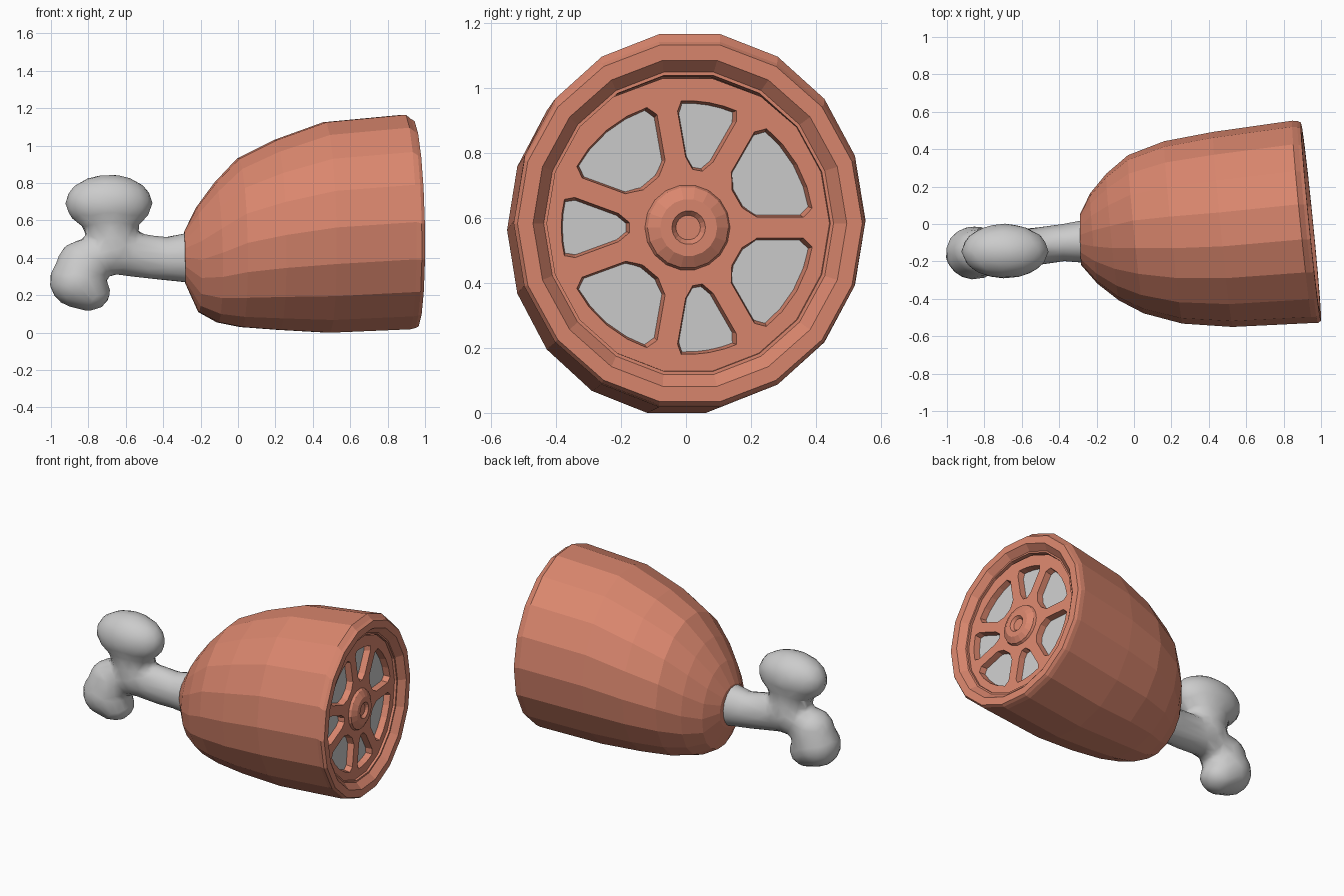
import bpy, bmesh
from math import sin, cos, tan, asin, radians, pi
from mathutils import Vector, Matrix

if "Cube" in bpy.data.objects:
    bpy.data.objects.remove(bpy.data.objects["Cube"])

SIDES = 18
brown = bpy.data.materials.new("roast_brown")
brown.diffuse_color = (0.70, 0.24, 0.155, 1)
brown.use_nodes = True
brown.node_tree.nodes["Principled BSDF"].inputs["Base Color"].default_value = brown.diffuse_color


def loft(name, rings, caps=(True, True), mat=None):
    """Skin a list of equal-length rings of points."""
    bm = bmesh.new()
    rows = [[bm.verts.new(p) for p in ring] for ring in rings]
    n = len(rows[0])
    for a, b in zip(rows, rows[1:]):
        for i in range(n):
            j = (i + 1) % n
            bm.faces.new((a[i], a[j], b[j], b[i]))
    if caps[0]:
        bm.faces.new(rows[0][::-1])
    if caps[1]:
        bm.faces.new(rows[-1])
    bmesh.ops.recalc_face_normals(bm, faces=bm.faces)
    me = bpy.data.meshes.new(name)
    bm.to_mesh(me)
    bm.free()
    ob = bpy.data.objects.new(name, me)
    bpy.context.collection.objects.link(ob)
    if mat:
        me.materials.append(mat)
    return ob


def frame(x, y, z, yaw, pitch=0.02):
    """Local u = sideways, v = up, w = outward along the leg."""
    u = Vector((-sin(yaw), cos(yaw), 0))
    v = Vector((-pitch, 0, 1))
    w = Vector((cos(yaw), sin(yaw), 0))
    m = Matrix((u, v, w)).transposed().to_4x4()
    return Matrix.Translation((x, y, z)) @ m


def ring(m, ru, rv, w=0.0):
    return [m @ Vector((ru * cos(2 * pi * i / SIDES), rv * sin(2 * pi * i / SIDES), w))
            for i in range(SIDES)]


def activate(ob):
    bpy.ops.object.select_all(action='DESELECT')
    ob.select_set(True)
    bpy.context.view_layer.objects.active = ob


def apply_mods(ob):
    activate(ob)
    for mod in list(ob.modifiers):
        bpy.ops.object.modifier_apply(modifier=mod.name)


# Meat body: x, y-min, y-max, z-min, z-max, yaw
sections = [
    (-0.285, -0.22, 0.055, 0.265, 0.54, 0.02),
    (-0.215, -0.32, 0.165, 0.11, 0.67, 0.08),
    (-0.115, -0.41, 0.27, 0.055, 0.80, 0.10),
    (0.01, -0.48, 0.37, 0.03, 0.93, 0.10),
    (0.21, -0.535, 0.445, 0.015, 1.03, 0.10),
    (0.475, -0.553, 0.495, 0.0, 1.125, 0.10),
    (0.90, -0.532, 0.555, 0.018, 1.165, 0.10),
]
rings = []
for x, y0, y1, z0, z1, yaw in sections:
    m = frame(x, (y0 + y1) / 2, (z0 + z1) / 2, yaw)
    rings.append(ring(m, (y1 - y0) / 2, (z1 - z0) / 2 / cos(pi / SIDES)))
# Rim and stepped recess on the cut end: radius, depth
rim = frame(0.946, 0.012, 0.583, 0.10)
for r, w in ((0.555, -0.018), (0.545, 0), (0.497, 0), (0.46, -0.04), (0.45, -0.04), (0.445, -0.12)):
    rings.append(ring(rim, r - 0.012, r + 0.012, w))
loft("meat_body", rings, (True, False), brown)

# Spoked plate: alternating wide and narrow windows cut through a disc
wheel = frame(0.946, 0.01, 0.57, 0.10)
plate = loft("spoked_plate", [ring(wheel, 0.455, 0.465, w) for w in (-0.055, -0.115)], mat=brown)


def window(mid, half, d, r_out, r_in, w):
    """Rounded sector outline, offset d from the spoke centre lines."""
    def side(s, sign):
        a = mid + sign * half
        return Vector((s * cos(a) + sign * d * sin(a), s * sin(a) - sign * d * cos(a), w))

    def arc(r, f):
        a = mid + f * (half - asin(d / r))
        return Vector((r * cos(a), r * sin(a), w))
    pts = [side(0.215, -1), side(r_out - 0.032, -1)]
    pts += [arc(r_out, f) for f in (-0.84, -0.45, 0, 0.45, 0.84)]
    pts += [side(r_out - 0.032, 1), side(0.215, 1), arc(r_in, 0.5), arc(r_in, -0.5)]
    return [wheel @ p for p in pts]


cutters = []
for deg, half in ((30, 30), (80, 20), (130, 30), (180, 20), (230, 30), (280, 20), (330, 30)):
    a, h = radians(deg), radians(half)
    cutters.append(loft("window_cutter", [window(a, h, 0.028, 0.395, 0.175, -0.03),
                                          window(a, h, 0.046, 0.374, 0.195, -0.14)]))
for c in cutters:
    mod = plate.modifiers.new("window", 'BOOLEAN')
    mod.operation = 'DIFFERENCE'
    mod.solver = 'EXACT'
    mod.object = c
    c.hide_render = True
apply_mods(plate)
for c in cutters:
    bpy.data.objects.remove(c)

# Raised hub with a dimple
hub = ((0.134, -0.06), (0.125, -0.04), (0.088, -0.018), (0.052, -0.018), (0.038, -0.035))
loft("hub", [ring(wheel, r, r, w) for r, w in hub], (False, True), brown)

# Grey disc behind the windows
loft("window_backing", [ring(wheel, 0.45, 0.455, w) for w in (-0.095, -0.11)])

# Bone: overlapping blobs fused, smoothed and reduced
blobs = [
    ((-0.69, -0.145, 0.692), (0.235, 0.148, 0.155)),   # upper knob
    ((-0.855, -0.155, 0.275), (0.155, 0.145, 0.145)),  # lower knob
    ((-0.80, -0.155, 0.215), (0.12, 0.12, 0.10)),
    ((-0.67, -0.135, 0.45), (0.145, 0.125, 0.145)),    # junction
    ((-0.68, -0.14, 0.56), (0.145, 0.12, 0.12)),
    ((-0.82, -0.15, 0.37), (0.15, 0.13, 0.13)),
]
bone_bm = bmesh.new()
for pos, size in blobs:
    bmesh.ops.create_icosphere(bone_bm, subdivisions=3, radius=1,
                               matrix=Matrix.Translation(pos) @ Matrix.Diagonal((*size, 1)))
me = bpy.data.meshes.new("bone")
bone_bm.to_mesh(me)
bone_bm.free()
bone = bpy.data.objects.new("bone", me)
bpy.context.collection.objects.link(bone)
# Shaft: x, y, z, radius
shaft = loft("shaft", [ring(frame(x, y, z, 0.05), r * 0.85, r)
                       for x, y, z, r in ((-0.66, -0.135, 0.43, 0.12), (-0.48, -0.115, 0.405, 0.12),
                                          (-0.38, -0.10, 0.395, 0.118), (-0.27, -0.095, 0.40, 0.137),
                                          (-0.15, -0.09, 0.40, 0.137))])
activate(bone)
shaft.select_set(True)
bpy.ops.object.join()
mod = bone.modifiers.new("fuse", 'REMESH')
mod.mode = 'VOXEL'
mod.voxel_size = 0.02
mod = bone.modifiers.new("soften", 'SMOOTH')
mod.iterations = 6
mod = bone.modifiers.new("reduce", 'DECIMATE')
mod.ratio = 0.1
apply_mods(bone)
bone.data.shade_smooth()
